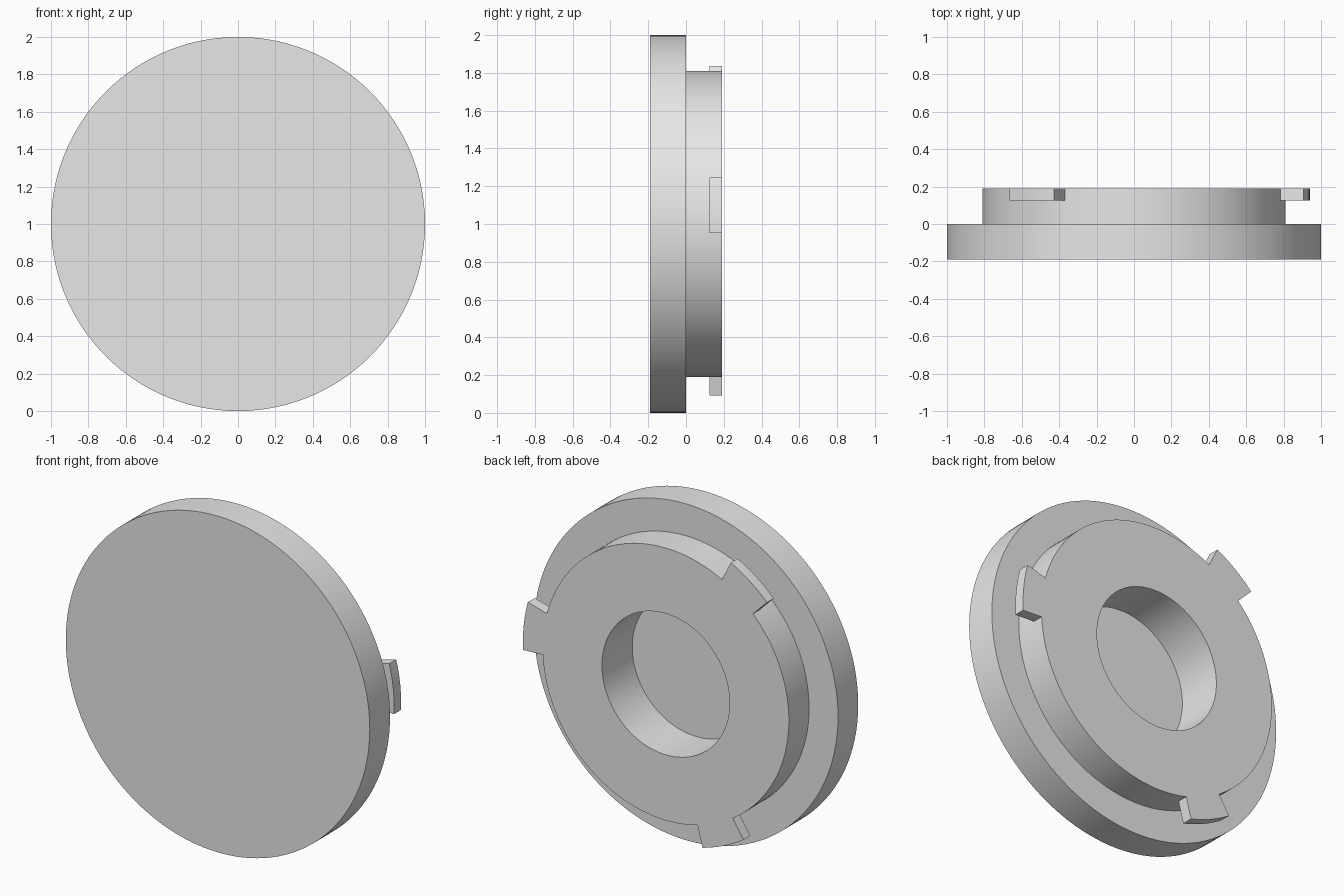
import bpy, bmesh, math
from mathutils import Vector, Matrix

cube = bpy.data.objects.get("Cube")
if cube:
    bpy.data.objects.remove(cube, do_unlink=True)

STEPS = 120
START = math.radians(-2.9)      # angle where the first locking tab begins
TAB_WIDTH = math.radians(18)
BOSS_R, TAB_R = 0.81, 0.94

grey = bpy.data.materials.new("plain_grey")
grey.use_nodes = True
colour = (0.8, 0.8, 0.8, 1)
grey.diffuse_color = colour
grey.node_tree.nodes["Principled BSDF"].inputs["Base Color"].default_value = colour

# Lathe profile (radius, y): flange, boss with a tab line, blind bore
profile = [(0, -0.19), (1, -0.19), (1, 0), (BOSS_R, 0), (BOSS_R, 0.125),
           (BOSS_R, 0.19), (0.42, 0.19), (0.42, -0.095), (0, -0.095)]
bm = bmesh.new()
verts = [bm.verts.new((r, y, 0)) for r, y in profile]
edges = [bm.edges.new(pair) for pair in zip(verts, verts[1:])]
bmesh.ops.spin(bm, geom=verts + edges, cent=(0, 0, 0), axis=(0, -1, 0),
               angle=math.tau, steps=STEPS)
bmesh.ops.remove_doubles(bm, verts=bm.verts[:], dist=0.0005)
bmesh.ops.rotate(bm, verts=bm.verts[:], cent=(0, 0, 0),
                 matrix=Matrix.Rotation(-START, 3, 'Y'))
bmesh.ops.recalc_face_normals(bm, faces=bm.faces[:])


# Three locking tabs grown outward from the rim of the boss
def in_tab(face):
    c = face.calc_center_median()
    radius = math.hypot(c.x, c.z)
    turn = (math.atan2(c.z, c.x) - START) % (math.tau / 3)
    return abs(radius - BOSS_R) < 0.01 and c.y > 0.125 and turn < TAB_WIDTH


rim = [f for f in bm.faces if in_tab(f)]
grown = bmesh.ops.extrude_face_region(bm, geom=rim)["geom"]
for v in grown:
    if isinstance(v, bmesh.types.BMVert):
        v.co.x *= TAB_R / BOSS_R
        v.co.z *= TAB_R / BOSS_R
bmesh.ops.delete(bm, geom=[f for f in rim if f.is_valid], context='FACES')
bmesh.ops.recalc_face_normals(bm, faces=bm.faces[:])
bmesh.ops.translate(bm, verts=bm.verts[:], vec=Vector((0, 0, 1)))

mesh = bpy.data.meshes.new("twist_lock_cap")
bm.to_mesh(mesh)
bm.free()
mesh.materials.append(grey)
cap = bpy.data.objects.new("twist_lock_cap", mesh)
bpy.context.collection.objects.link(cap)

# Smooth round walls, crisp rims
bpy.ops.object.select_all(action='DESELECT')
cap.select_set(True)
bpy.context.view_layer.objects.active = cap
bpy.ops.object.shade_smooth_by_angle(angle=math.radians(30))
